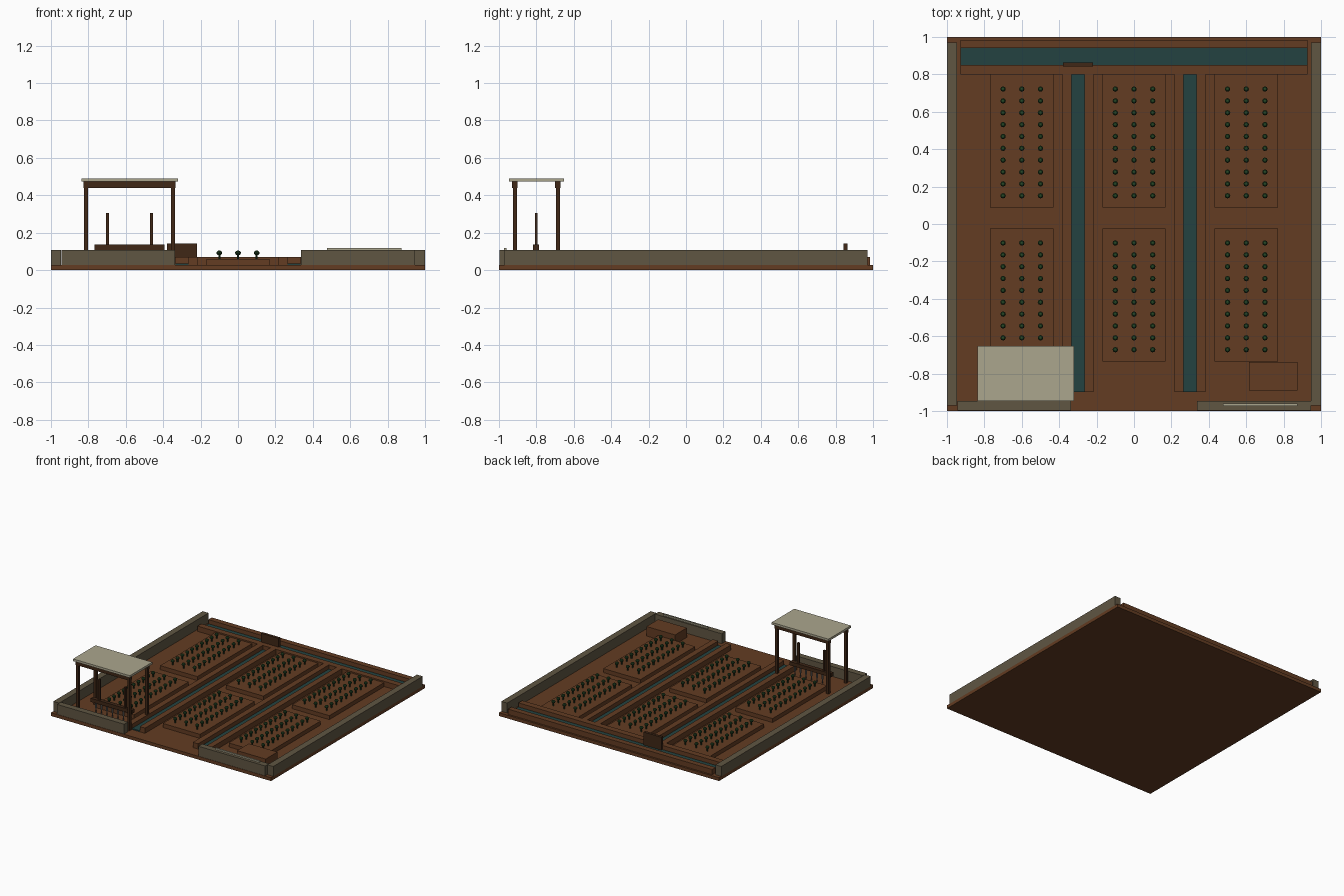
import bpy, bmesh, math
from mathutils import Matrix, Vector

if "Cube" in bpy.data.objects:
    bpy.data.objects.remove(bpy.data.objects["Cube"])


def mat(name, rgb):
    m = bpy.data.materials.new(name)
    m.diffuse_color = (*rgb, 1)
    m.use_nodes = True
    m.node_tree.nodes["Principled BSDF"].inputs["Base Color"].default_value = m.diffuse_color
    return m


SOIL = mat("soil brown", (0.125, 0.045, 0.016))
WALL = mat("mud wall", (0.115, 0.092, 0.055))
WATER = mat("water teal", (0.017, 0.055, 0.052))
WOOD = mat("dark wood", (0.050, 0.020, 0.008))
LEAF = mat("leaf green", (0.018, 0.060, 0.018))
STEM = mat("stem green", (0.014, 0.036, 0.012))
STRAW = mat("pale thatch", (0.41, 0.38, 0.27))
METAL = mat("grey metal", (0.16, 0.16, 0.15))

G = 0.027  # ground level


def finish(name, bm, material):
    me = bpy.data.meshes.new(name)
    bm.to_mesh(me)
    bm.free()
    me.materials.append(material)
    ob = bpy.data.objects.new(name, me)
    bpy.context.collection.objects.link(ob)
    return ob


def box(name, x0, x1, y0, y1, z0, z1, material):
    bm = bmesh.new()
    size = Matrix.Diagonal((x1 - x0, y1 - y0, z1 - z0, 1))
    mid = Matrix.Translation(((x0 + x1) / 2, (y0 + y1) / 2, (z0 + z1) / 2))
    bmesh.ops.create_cube(bm, size=1, matrix=mid @ size)
    return finish(name, bm, material)


# ground slab
box("ground", -1, 1, -1, 1, 0, G, SOIL)

# boundary walls, with an entrance gap at the front
for s, side in ((-1, "left"), (1, "right")):
    xs = sorted((s * 1.0, s * 0.947))
    box(side + "_wall", xs[0], xs[1], -0.97, 0.97, G, 0.108, WALL)
    xs = sorted((s * 0.945, s * 0.338))
    box(side + "_front_wall", xs[0], xs[1], -0.997, -0.947, G, 0.108, WALL)

# pale pole lying along the right front wall
box("wall_pole", 0.475, 0.875, -0.972, -0.960, 0.106, 0.119, STRAW)

# main canal along the back
box("back_canal_water", -0.928, 0.928, 0.85, 0.94, G, 0.036, WATER)
box("back_canal_outer_bank", -0.928, 0.928, 0.94, 0.985, G, 0.07, SOIL)
box("back_canal_inner_bank", -0.928, 0.928, 0.80, 0.85, G, 0.07, SOIL)

# two side canals with earth banks
for cx, side in ((-0.3, "left"), (0.3, "right")):
    box(side + "_canal_water", cx - 0.035, cx + 0.035, -0.897, 0.80, G, 0.036, WATER)
    box(side + "_canal_bank_a", cx - 0.083, cx - 0.035, -0.897, 0.80, G, 0.07, SOIL)
    box(side + "_canal_bank_b", cx + 0.035, cx + 0.083, -0.897, 0.80, G, 0.07, SOIL)

# sluice gate
box("sluice_gate", -0.38, -0.22, 0.842, 0.864, G, 0.142, WOOD)

# planting beds and crops
stems, leaves = bmesh.new(), bmesh.new()
for i, cx in enumerate((-0.6, 0.0, 0.6)):
    for j, cy in enumerate((-0.38, 0.443)):
        box(f"bed_{i}_{j}", cx - 0.169, cx + 0.169, cy - 0.355, cy + 0.355, G, 0.06, SOIL)
        for col in (-0.1, 0, 0.1):
            for row in range(10):
                x, y = cx + col, cy - 0.292 + row * 0.0634
                bmesh.ops.create_cone(stems, segments=6, radius1=0.006, radius2=0.006,
                                      depth=0.028, cap_ends=True,
                                      matrix=Matrix.Translation((x, y, 0.072)))
                bmesh.ops.create_uvsphere(
                    leaves, u_segments=8, v_segments=5, radius=0.0155,
                    matrix=Matrix.Translation((x, y, 0.092)) @ Matrix.Diagonal((1, 1, 0.85, 1)))
finish("crop_stems", stems, STEM)
finish("crop_leaves", leaves, LEAF)

# earth heap in the front right corner
box("earth_heap", 0.615, 0.875, -0.89, -0.737, G, 0.105, SOIL)

# open shelter
for y, row in ((-0.915, "front"), (-0.685, "back")):
    for x, side in ((-0.813, "left"), (-0.347, "right")):
        box(f"shelter_post_{row}_{side}", x - 0.011, x + 0.011, y - 0.011, y + 0.011, G, 0.445, WOOD)
    box(f"shelter_beam_{row}", -0.826, -0.334, y - 0.015, y + 0.015, 0.44, 0.473, WOOD)
box("shelter_roof", -0.838, -0.322, -0.945, -0.653, 0.473, 0.491, STRAW)

# harrow under the shelter
box("harrow_beam", -0.767, -0.393, -0.817, -0.785, 0.108, 0.138, WOOD)
for x, side in ((-0.697, "left"), (-0.463, "right")):
    box(f"harrow_handle_{side}", x - 0.008, x + 0.008, -0.808, -0.793, 0.13, 0.306, WOOD)
teeth = bmesh.new()
for k in range(7):
    bmesh.ops.create_cone(teeth, segments=6, radius1=0.003, radius2=0.009, depth=0.085,
                          cap_ends=True,
                          matrix=Matrix.Translation((-0.73 + k * 0.05, -0.801, 0.068)))
finish("harrow_teeth", teeth, METAL)
